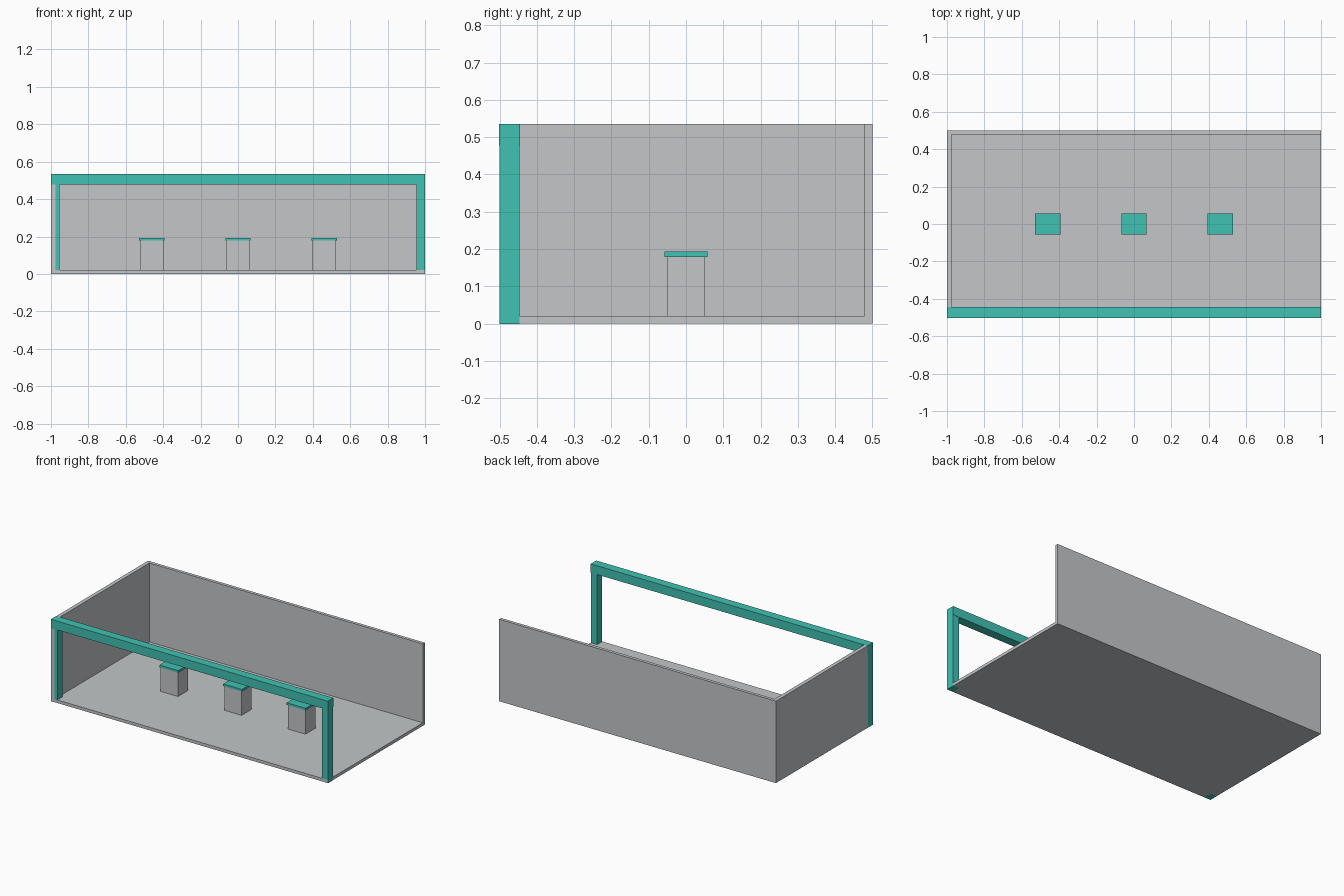
import bpy
import bmesh

if "Cube" in bpy.data.objects:
    bpy.data.objects.remove(bpy.data.objects["Cube"])


def material(name, rgb):
    m = bpy.data.materials.new(name)
    m.diffuse_color = (*rgb, 1.0)
    m.use_nodes = True
    m.node_tree.nodes["Principled BSDF"].inputs["Base Color"].default_value = m.diffuse_color
    return m


grey = material("light grey", (0.546, 0.565, 0.578))
teal = material("teal", (0.053, 0.539, 0.451))


def box(name, x, y, z, mat):
    """Axis-aligned box from (min, max) ranges."""
    bm = bmesh.new()
    bmesh.ops.create_cube(bm, size=1.0)
    for v in bm.verts:
        v.co = [r[0] if c < 0 else r[1] for c, r in zip(v.co, (x, y, z))]
    mesh = bpy.data.meshes.new(name)
    bm.to_mesh(mesh)
    bm.free()
    mesh.materials.append(mat)
    obj = bpy.data.objects.new(name, mesh)
    bpy.context.collection.objects.link(obj)
    return obj


E = 0.0005          # tiny offset so trim never shares a plane with the shell
TOP = 0.535         # wall height
FLOOR = 0.02        # floor thickness

# Shell: floor, back wall and left wall (front and right stay open)
box("floor", (-1, 1), (-0.5, 0.5), (0, FLOOR), grey)
box("back_wall", (-1, 1), (0.479, 0.5), (0, TOP), grey)
box("left_wall", (-1, -0.975), (-0.5, 0.479), (0, TOP), grey)

# Front frame: two posts set just behind the front plane, and a beam on top
for side, x in (("left", (-1 - E, -0.955)), ("right", (0.955, 1 + E))):
    box(side + "_post", x, (-0.5 + E, -0.447), (-E, 0.48), teal)
box("front_beam", (-1 - E, 1 + E), (-0.502, -0.445), (0.478, TOP + E), teal)

# Three pedestals with overhanging caps
for i, cx in enumerate((-0.46, 0.0, 0.46), 1):
    box(f"pedestal_{i}", (cx - 0.0625, cx + 0.0625), (-0.051, 0.051),
        (FLOOR, 0.179), grey)
    box(f"pedestal_cap_{i}", (cx - 0.068, cx + 0.068), (-0.057, 0.057),
        (0.179, 0.193), teal)
